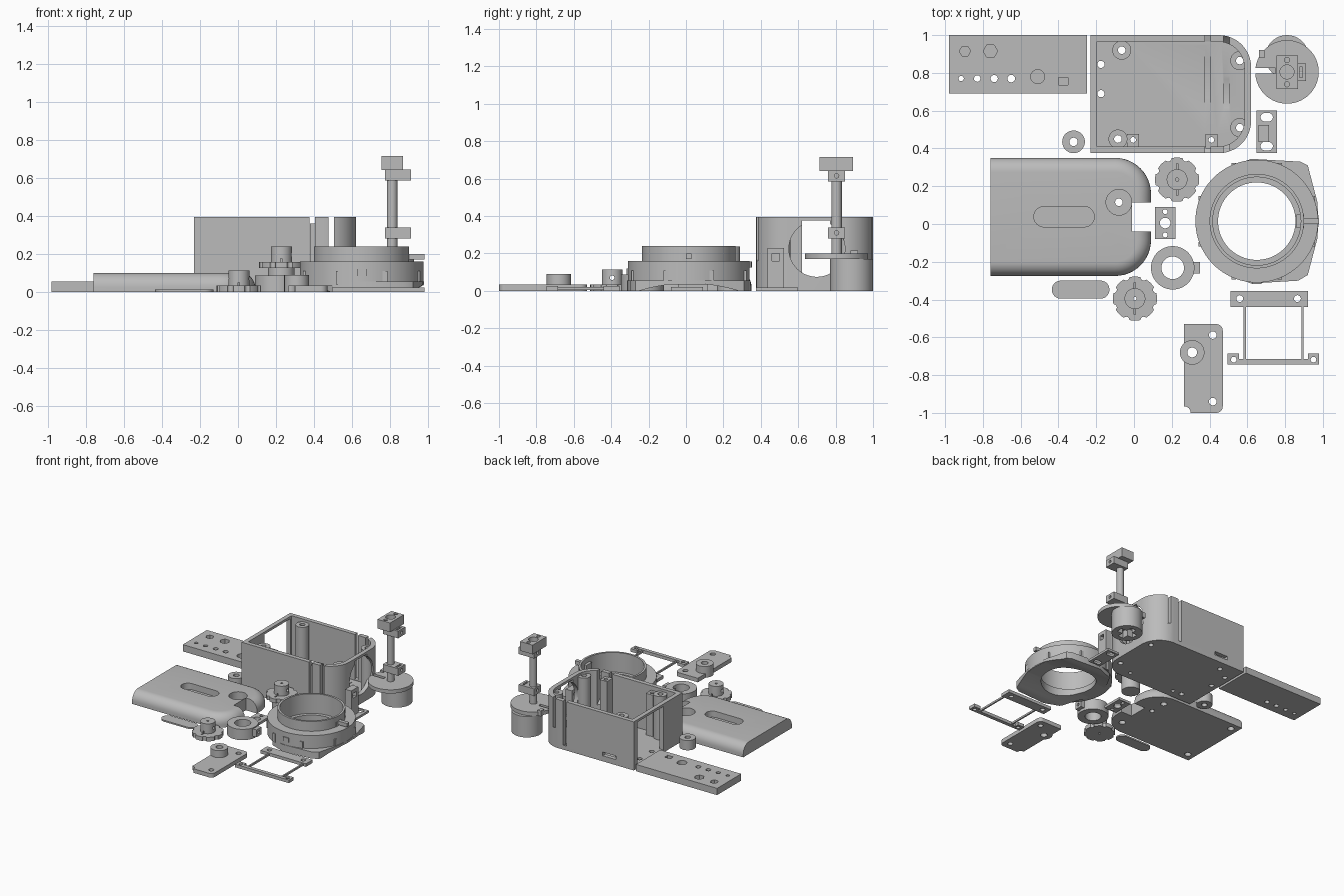
import bpy, bmesh, math
from mathutils import Vector

grey = bpy.data.materials.new("light_grey")
grey.diffuse_color = (0.5, 0.5, 0.5, 1)


def prism(name, pts, z0, z1):
    """Extrude a 2D outline between two heights."""
    bm = bmesh.new()
    f = bm.faces.new([bm.verts.new((x, y, z0)) for x, y in pts])
    r = bmesh.ops.extrude_face_region(bm, geom=[f])
    up = [v for v in r["geom"] if isinstance(v, bmesh.types.BMVert)]
    bmesh.ops.translate(bm, verts=up, vec=(0, 0, z1 - z0))
    bmesh.ops.recalc_face_normals(bm, faces=bm.faces)
    me = bpy.data.meshes.new(name)
    bm.to_mesh(me)
    bm.free()
    me.materials.append(grey)
    ob = bpy.data.objects.new(name, me)
    bpy.context.collection.objects.link(ob)
    return ob


def rrect(x0, x1, y0, y1, radii=(0, 0, 0, 0)):
    """Rectangle outline; radii run from lower left, counter-clockwise."""
    out = []
    corners = ((x0, y0, 1, 1), (x1, y0, -1, 1), (x1, y1, -1, -1), (x0, y1, 1, -1))
    for i, ((x, y, sx, sy), r) in enumerate(zip(corners, radii)):
        if r == 0:
            out.append((x, y))
            continue
        for k in range(13):
            a = math.pi * (1 + i / 2) + k * math.pi / 24
            out.append((x + sx * r + r * math.cos(a), y + sy * r + r * math.sin(a)))
    return out


def box(name, x0, x1, y0, y1, z0, z1):
    return prism(name, rrect(x0, x1, y0, y1), z0, z1)


def cyl(name, x, y, r, z0, z1, n=48):
    return prism(name, [(x + r * math.cos(2 * math.pi * k / n), y + r * math.sin(2 * math.pi * k / n))
                        for k in range(n)], z0, z1)


def cyl_x(x0, x1, y, z, r, n=64):
    """Cylinder lying along x."""
    ob = cyl("cutter", 0, 0, r, 0, x1 - x0, n)
    for v in ob.data.vertices:
        a, b, c = v.co
        v.co = Vector((x0 + c, y + a, z + b))
    return ob


def boolean(ob, others, op="DIFFERENCE"):
    for c in others:
        m = ob.modifiers.new("b", "BOOLEAN")
        m.object, m.operation, m.solver = c, op, "EXACT"
    dg = bpy.context.evaluated_depsgraph_get()
    dg.update()
    me = bpy.data.meshes.new_from_object(ob.evaluated_get(dg))
    ob.modifiers.clear()
    ob.data = me
    for c in others:
        bpy.data.objects.remove(c)
    return ob


def holes(ob, spots, z0=-0.1, z1=0.6, n=32):
    return boolean(ob, [cyl("cutter", x, y, r, z0, z1, n) for x, y, r in spots])


# Test strip with through holes and blind pockets
strip = box("test_strip", -0.98, -0.25, 0.69, 1.0, 0, 0.055)
holes(strip, [(-0.915, 0.77, 0.014), (-0.83, 0.77, 0.017), (-0.74, 0.77, 0.019), (-0.65, 0.77, 0.02)])
holes(strip, [(-0.51, 0.78, 0.037)], 0.02)
holes(strip, [(-0.895, 0.915, 0.03), (-0.76, 0.915, 0.038)], 0.02, n=6)
boolean(strip, [box("cutter", -0.4, -0.35, 0.735, 0.775, 0.02, 0.1)])

# Housing: shell, wheel openings, slots
case = prism("housing", rrect(-0.23, 0.62, 0.375, 1.0, (0, 0.17, 0.17, 0)), 0, 0.395)
boolean(case, [
    prism("cutter", rrect(-0.195, 0.585, 0.41, 0.965, (0, 0.14, 0.14, 0)), 0.022, 0.5),
    cyl_x(0.55, 0.7, 0.70, 0.225, 0.15),
    box("cutter", 0.55, 0.7, 0.62, 0.77, 0.1, 0.375),
    box("cutter", -0.3, -0.15, 0.62, 0.955, 0.022, 0.375),
    box("cutter", -0.07, 0.05, 0.94, 1.1, 0.045, 0.075),
    cyl_x(0.375, 0.405, 0.765, 0.95, 0.945),
    cyl_x(0.475, 0.505, 0.69, 0.4, 0.39),
])
posts = [(-0.065, 0.92), (0.56, 0.865), (0.56, 0.51), (-0.085, 0.45)]
boolean(case, [cyl("post", x, y, 0.05, 0.01, 0.375) for x, y in posts], "UNION")
boolean(case, [box("stud", x - 0.032, x + 0.032, 0.4, 0.477, 0.01, 0.36) for x in (-0.005, 0.41)], "UNION")
holes(case, [(x, y, 0.02) for x, y in posts] + [(-0.005, 0.445, 0.015), (0.41, 0.445, 0.015)]
      + [(-0.175, 0.845, 0.019), (-0.175, 0.69, 0.019)], -0.1, 0.39)

# Lid with rolled top edge, pocket, notch
lid = prism("lid", rrect(-0.76, 0.09, -0.275, 0.35, (0, 0.19, 0.19, 0)), 0, 0.1)
bm = bmesh.new()
bm.from_mesh(lid.data)
rim = [e for e in bm.edges if all(v.co.z > 0.09 for v in e.verts) and not all(v.co.x < -0.7 for v in e.verts)]
bmesh.ops.bevel(bm, geom=rim, offset=0.075, segments=8, profile=0.5, affect="EDGES")
bm.to_mesh(lid.data)
bm.free()
boolean(lid, [
    prism("cutter", rrect(-0.53, -0.21, -0.015, 0.092, (0.053,) * 4), 0.05, 0.2),
    box("cutter", -0.01, 0.2, -0.04, 0.115, -0.1, 0.2),
    cyl("cutter", -0.08, 0.115, 0.068, 0.035, 0.2),
])
holes(lid, [(-0.08, 0.115, 0.02)])
holes(lid, [(-0.7, 0.29, 0.025), (-0.7, -0.21, 0.025), (-0.02, -0.16, 0.025), (-0.08, 0.25, 0.025)], -0.1, 0.03)

# Loose inlay and spacer
prism("pill_inlay", rrect(-0.435, -0.13, -0.395, -0.3, (0.047,) * 4), 0, 0.012)
holes(cyl("spacer", -0.32, 0.435, 0.06, 0, 0.08), [(-0.32, 0.435, 0.022)])


# Notched knobs
def knob(name, x, y, z):
    ob = cyl(name, x, y, 0.117, z, z + 0.033, 64)
    boolean(ob, [cyl("cutter", x + 0.122 * math.cos(a), y + 0.122 * math.sin(a), 0.017, z - 0.1, z + 0.2, 16)
                 for a in (math.pi * k / 4 + math.pi / 8 for k in range(8))])
    boolean(ob, [cyl("hub", x, y, 0.055, z + 0.01, z + 0.113)], "UNION")
    holes(ob, [(x, y, 0.009)], z - 0.05, z + 0.3)
    pin = cyl_x(x - 0.08, x + 0.08, y, z + 0.07, 0.012, 16)
    return boolean(ob, [pin, box("cutter", x - 0.004, x + 0.004, y - 0.085, y + 0.085, z + 0.025, z + 0.05)])


knob("low_knob", 0.005, -0.395, 0)
knob("high_knob", 0.228, 0.235, 0.125)
cyl("high_knob_foot", 0.228, 0.235, 0.07, 0, 0.126)

# Small three-hole plate
holes(box("three_hole_plate", 0.11, 0.22, -0.08, 0.09, 0, 0.02),
      [(0.165, 0.005, 0.028), (0.165, 0.065, 0.013), (0.165, -0.058, 0.013)])

# Collar with clamp lug
collar = cyl("collar", 0.205, -0.232, 0.115, 0, 0.088)
boolean(collar, [box("lug", 0.29, 0.35, -0.262, -0.2, 0.02, 0.08)], "UNION")
holes(collar, [(0.205, -0.232, 0.06)])
boolean(collar, [cyl_x(0.24, 0.4, -0.232, 0.05, 0.012, 16)])

# Stepped ring mount on a saddle plate
cx, cy = 0.65, 0.015
mount = cyl("ring_mount", cx, cy, 0.325, 0.035, 0.16, 96)
boolean(mount, [cyl("upper", cx, cy, 0.25, 0.1, 0.24, 96)], "UNION")
boolean(mount, [cyl("cutter", cx, cy, 0.205, -0.1, 0.5, 96), cyl("cutter", cx, cy, 0.233, 0.08, 0.5, 96)])
for k in range(8):
    a = math.pi * k / 4 + math.pi / 8
    x, y = cx + 0.32 * math.cos(a), cy + 0.32 * math.sin(a)
    box("grip_rib", x - 0.012, x + 0.012, y - 0.012, y + 0.012, 0.04, 0.11)
box("front_window", cx - 0.025, cx + 0.025, cy - 0.332, cy - 0.31, 0.085, 0.12)
box("inner_tab", 0.86, 0.9, -0.02, 0.05, 0.1, 0.2)
box("outer_tab", 0.9, 0.98, 0.28, 0.31, 0.17, 0.2).location.y = -0.28
saddle = prism("saddle_plate", [(0.5, -0.27), (0.62, -0.315), (0.87, -0.3), (0.92, -0.27), (0.97, -0.08),
                                (0.978, 0.015), (0.97, 0.12), (0.92, 0.31), (0.88, 0.33), (0.62, 0.345),
                                (0.48, 0.29), (0.38, 0.13), (0.38, -0.1)], 0, 0.055)
boolean(saddle, [cyl_x(0.2, 1.2, cy, -0.86, 0.9, 160), cyl("cutter", cx, cy, 0.205, -0.1, 0.3, 96)])

# Sensor post on a slotted foot
foot = box("sensor_foot", 0.648, 0.757, 0.375, 0.6, 0, 0.018)
boolean(foot, [prism("cutter", rrect(0.67, 0.735, y - 0.022, y + 0.022, (0.021,) * 4), -0.1, 0.1)
               for y in (0.412, 0.565)])
post = box("sensor_post", 0.66, 0.715, 0.435, 0.525, 0.015, 0.228)
boolean(post, [box("cutter", 0.6, 0.8, 0.46, 0.5, 0.16, 0.2)])

# Open frame with two thin rods
holes(box("frame_back_bar", 0.51, 0.92, -0.44, -0.355, 0, 0.025), [(0.56, -0.395, 0.018), (0.865, -0.395, 0.018)])
front_bar = prism("frame_front_bar", [(0.495, -0.745), (0.98, -0.745), (0.98, -0.685), (0.922, -0.685),
                                      (0.922, -0.715), (0.555, -0.715), (0.555, -0.685), (0.495, -0.685)], 0, 0.025)
holes(front_bar, [(0.528, -0.718, 0.015), (0.95, -0.718, 0.015)])
for x in (0.587, 0.892):
    box("frame_rod", x - 0.006, x + 0.006, -0.72, -0.43, 0.005, 0.02)

# Bracket plate with boss
bracket = prism("bracket_plate", rrect(0.265, 0.47, -1.0, -0.53, (0, 0.035, 0.035, 0)), 0, 0.033)
boolean(bracket, [cyl("boss", 0.308, -0.68, 0.065, 0, 0.09)], "UNION")
holes(bracket, [(0.308, -0.68, 0.026), (0.417, -0.588, 0.02), (0.417, -0.94, 0.02), (0.265, -1.0, 0.035)])

# Drive shaft: drum, slotted disc, column and clamp blocks
sx, sy = 0.81, 0.805
drum = cyl("drum", sx, 0.885, 0.115, 0, 0.17)
boolean(drum, [box("cutter", sx - 0.025, sx + 0.025, 0.81, 0.96, -0.1, 0.06),
               box("cutter", sx - 0.075, sx + 0.075, 0.86, 0.91, -0.1, 0.06)])
boolean(cyl("slotted_disc", sx, sy, 0.168, 0.17, 0.2, 72),
        [box("cutter", 0.6, 0.75, 0.798, 0.825, 0, 0.4)])
box("disc_clip", 0.662, 0.69, 0.88, 0.92, 0.17, 0.215)
cyl("column", sx, sy, 0.028, 0.18, 0.66)
for z in (0.28, 0.585):
    clamp = box("clamp_block", 0.772, 0.91, 0.758, 0.85, z, z + 0.058)
    boolean(clamp, [cyl_x(0.7, 1.0, sy, z + 0.03, 0.012, 16), box("cutter", 0.875, 0.892, 0.775, 0.83, z + 0.02, 0.9)])
cap = box("top_block", 0.755, 0.868, 0.715, 0.893, 0.64, 0.715)
holes(cap, [(sx, sy, 0.037), (sx, 0.74, 0.014), (sx, 0.868, 0.014)], 0.665, 0.8)

for ob in list(bpy.context.scene.objects):
    ob.select_set(True)
    bpy.context.view_layer.objects.active = ob
bpy.ops.object.shade_smooth_by_angle(angle=math.radians(30))
